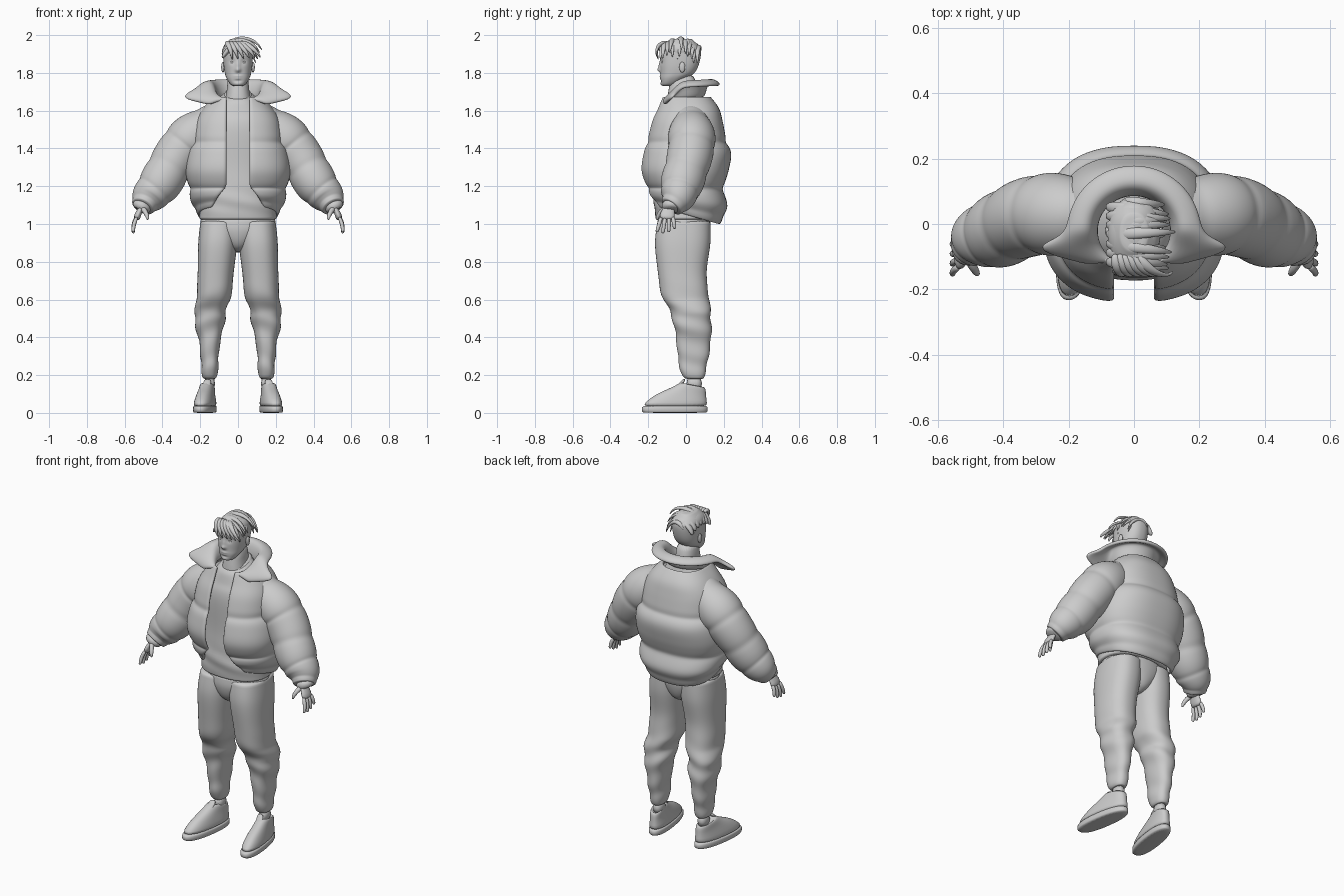
import bpy, bmesh, math, random
from mathutils import Vector

random.seed(4)
start_cube = bpy.data.objects.get("Cube")
if start_cube:
    bpy.data.objects.remove(start_cube)

grey = bpy.data.materials.new("plain grey")
grey.use_nodes = True
tone = (0.6, 0.6, 0.6, 1)
grey.diffuse_color = tone
grey.node_tree.nodes["Principled BSDF"].inputs["Base Color"].default_value = tone


def signed_power(value, power):
    return math.copysign(abs(value) ** power, value)


def hump(value, centre, width):
    """Soft bump that is one at the centre."""
    return math.exp(-((value - centre) / width) ** 2)


def spline(rows, steps):
    """Catmull-Rom interpolation of rows of numbers."""
    result = []
    for i in range(len(rows) - 1):
        before, here, there = rows[max(i - 1, 0)], rows[i], rows[i + 1]
        after = rows[min(i + 2, len(rows) - 1)]
        for step in range(steps):
            t = step / steps
            result.append([b + t / 2 * (c - a + t * (2 * a - 5 * b + 4 * c - d + t * (3 * (b - c) + d - a)))
                           for a, b, c, d in zip(before, here, there, after)])
    return result + [list(rows[-1])]


def finish(obj, mirror=False, thick=0, subdiv=1):
    obj.data.materials.append(grey)
    for face in obj.data.polygons:
        face.use_smooth = True
    if mirror:
        obj.modifiers.new("mirror", 'MIRROR')
    if thick:
        solid = obj.modifiers.new("thickness", 'SOLIDIFY')
        solid.thickness, solid.offset = thick, 0
    if subdiv:
        smooth = obj.modifiers.new("smooth", 'SUBSURF')
        smooth.levels = smooth.render_levels = subdiv
    return obj


def loft(name, tubes, closed=True, warp=None, **options):
    """Skin one or more stacks of rings into a single object."""
    bm = bmesh.new()
    for rings in tubes:
        grid = [[bm.verts.new(warp(point) if warp else point) for point in ring] for ring in rings]
        count = len(grid[0])
        for low, high in zip(grid, grid[1:]):
            for i in range(count if closed else count - 1):
                j = (i + 1) % count
                bm.faces.new((low[i], low[j], high[j], high[i]))
        if closed:
            bm.faces.new(grid[0])
            bm.faces.new(grid[-1])
    bmesh.ops.recalc_face_normals(bm, faces=bm.faces)
    mesh = bpy.data.meshes.new(name)
    bm.to_mesh(mesh)
    bm.free()
    obj = bpy.data.objects.new(name, mesh)
    bpy.context.collection.objects.link(obj)
    return finish(obj, **options)


def oval(z, width, front, back, centre=0, count=32, power=.85, gap=0, tilt=0):
    """Level ring starting at the front; gap leaves the front open."""
    start = math.asin((gap / width) ** (1 / power))
    middle, depth = (front + back) / 2, (back - front) / 2
    ring = []
    for i in range(count):
        angle = start + 2 * (math.pi - start) * i / (count - 1 if gap else count)
        y = -depth * signed_power(math.cos(angle), power)
        x = width * signed_power(math.sin(angle), power)
        ring.append(Vector((centre + x, middle + y, z + tilt * y)))
    return ring


def limb(rows, count=16, flat=1, across=(0, 1, 0)):
    """Rings square to a path; rows are x, y, z, radius, flattened off the across axis."""
    path = [Vector(row[:3]) for row in rows]
    rings = []
    for i, point in enumerate(path):
        along = path[min(i + 1, len(path) - 1)] - path[max(i - 1, 0)]
        side = along.cross(Vector(across)).normalized()
        broad = side.cross(along).normalized()
        angles = [2 * math.pi * k / count for k in range(count)]
        rings.append([point + rows[i][3] * (broad * math.cos(a) + side * math.sin(a) * flat) for a in angles])
    return rings


def ball(name, place, size, **options):
    bpy.ops.mesh.primitive_uv_sphere_add(location=(0, 0, 0))
    obj = bpy.context.object
    obj.name = name
    for vert in obj.data.vertices:
        vert.co = [middle + radius * value for middle, radius, value in zip(place, size, vert.co)]
    return finish(obj, subdiv=0, **options)


# Face features as soft bumps: x, z, width, height, push
features = {"nose_bridge": (0, 1.84, .01, .02, -.01), "nose_tip": (0, 1.815, .013, .01, -.02),
            "eye_socket": (.03, 1.86, .015, .01, .009), "brow": (.03, 1.88, .02, .01, -.003),
            "upper_lip": (0, 1.783, .02, .005, -.006), "lower_lip": (0, 1.77, .015, .005, -.005),
            "under_lip": (0, 1.758, .02, .005, .005), "chin": (0, 1.74, .02, .01, -.005)}


def sculpt(point):
    if point.y < -.05:
        point.y += sum(push * hump(abs(point.x), x, width) * hump(point.z, z, height)
                       for x, z, width, height, push in features.values())
    return point


# Head and neck
skull = [(1.73, .02, -.12, -.08), (1.74, .04, -.13, -.05), (1.77, .06, -.135, 0), (1.8, .07, -.135, .045),
         (1.85, .077, -.137, .07), (1.92, .078, -.134, .08), (1.95, .069, -.12, .06), (1.98, .04, -.08, .03)]
loft("head", [[oval(*row, count=72) for row in spline(skull, 5)]], warp=sculpt)
loft("neck", [[oval(1.6, .09, -.11, .08), oval(1.67, .065, -.1, .065), oval(1.72, .057, -.09, .055),
               oval(1.8, .055, -.08, .05)]])
ball("eyes", (.03, -.118, 1.856), (.013, .012, .008), mirror=True)
ball("ears", (.08, -.02, 1.83), (.009, .016, .028), mirror=True)


# Hair: cap, rows of clumps swept to the left side, and a falling fringe
def clump(start, end, rise, bulge, radius, across=(0, 1, 0)):
    start, end, rows = Vector(start), Vector(end), []
    for i in range(10):
        t = i / 9
        arch = math.sin(math.pi * t) ** .6
        place = start.lerp(end, t) + Vector((0, -bulge, rise)) * arch
        rows.append((*place, radius * math.sqrt(1.02 - t) * min(1, .5 + 3 * t)))
    return limb(rows, 10, .7, across)


ball("hair_cap", (0, -.03, 1.92), (.081, .108, .062))
clumps = []
for layer in range(2):
    for i in range(7):
        y = -.115 + .028 * i + .012 * layer
        drop = 4 * (y + .03) ** 2
        sway, reach = random.uniform(-.03, .01), random.uniform(-.015, .015)
        start = (-.085 + .05 * layer, y, 1.905 - drop + .03 * layer)
        end = (.12 + reach - .03 * layer, y + sway, 1.91 - drop + reach - .03 * layer)
        clumps.append(clump(start, end, .07 - .01 * layer, 0, .024))
for i in range(6):
    slide = i / 5
    start = (-.06 + .07 * slide, -.09, 1.96)
    end = (-.03 + .15 * slide, -.145, 1.87 + .01 * slide)
    clumps.append(clump(start, end, .02, .03, .019, (1, 0, 0)))
loft("hair_clumps", clumps)


# Shirt with soft folds near the hem, and its neckband
def shirt_folds(point):
    point.y += .006 * math.sin(60 * point.z + 14 * point.x) * hump(point.z, 1.13, .06)
    return point


shirt = [(1.02, .207, -.16, .14), (1.12, .2, -.17, .14), (1.3, .19, -.16, .14),
         (1.5, .18, -.16, .13), (1.6, .14, -.135, .1), (1.66, .1, -.12, .08), (1.685, .075, -.105, .07)]
loft("shirt", [[oval(*row, tilt=2 * max(0, row[0] - 1.55)) for row in spline(shirt, 6)]], warp=shirt_folds)
loft("shirt_neckband", [[oval(1.67 + .01 * i, r, -.025 - r, r, tilt=.3) for i, r in enumerate((.085, .077, .07, .06))]])

# Puffer jacket body: pinched at the quilting seams, hem rising towards the open front
body = [(1.05, .2, -.16, .17), (1.12, .24, -.19, .21), (1.19, .25, -.2, .19), (1.28, .27, -.23, .215),
        (1.37, .26, -.22, .23), (1.44, .235, -.2, .205), (1.54, .215, -.175, .185), (1.61, .175, -.145, .165),
        (1.67, .12, -.125, .12)]
panels = []
for z, *sizes in spline(body, 5):
    pinch = 1 - .04 * max(hump(z, seam, .015) for seam in (1.09, 1.19, 1.43))
    below = max(0, 1.2 - z)
    panels.append(oval(z, *[size * pinch for size in sizes], count=49, power=.8,
                       gap=.06 + below / 2, tilt=-2 * below))
loft("jacket_body", [panels], closed=False, thick=.02)

# Turned-out collar, widening into points beside the opening
strip = []
for i in range(13):
    angle = 2.65 * i / 12
    sine, cosine = math.sin(angle), math.cos(angle)
    base = Vector((.115 * sine, .11 * cosine - .02, 1.66 + .01 * cosine))
    outward = Vector((sine if cosine > 0 else 1, max(cosine, 0), 0))
    drop = Vector((0, 0, .1 * max(0, -cosine)))
    crest = base + outward * .02 + Vector((0, 0, .09)) - drop
    edge = base + outward * (.09 + .11 * hump(angle, 2.1, .3)) + Vector((0, 0, .065)) - drop
    strip.append([base, crest, crest.lerp(edge, .5) + Vector((0, 0, .01)), edge])
loft("jacket_collar", [strip], closed=False, mirror=True, thick=.024, subdiv=2)

# Puffed sleeves with quilted seams, and gathered cuffs
sleeve = [(.1, .02, 1.55, .1), (.24, .03, 1.46, .127), (.325, .02, 1.36, .122),
          (.41, -.02, 1.22, .115), (.475, -.045, 1.14, .092), (.505, -.08, 1.09, .06)]
puffs = spline(sleeve, 8)
for i, row in enumerate(puffs):
    row[3] *= .93 + .07 * math.sqrt(abs(math.sin(math.pi * (i + 4) / 8)))
loft("jacket_sleeves", [limb(puffs, 28)], mirror=True)
loft("jacket_cuffs", [limb([(.5, -.07, 1.11, .05), (.51, -.08, 1.09, .052), (.52, -.08, 1.07, .045)], 24)], mirror=True)

# Hands with four spread fingers and a thumb
parts = [limb([(.5, -.08, 1.12, .027), (.515, -.09, 1.08, .03), (.53, -.1, 1.05, .042), (.54, -.1, 1.02, .04)], 14, .45)]
for i in range(4):
    root = Vector((.535, -.13 + .02 * i, 1.04))
    tip = Vector((.555, -.155 + .032 * i, .95 + .006 * (i - 1) ** 2))
    bend = root.lerp(tip, .5) + Vector((.008, 0, 0))
    parts.append(limb([(*root, .012), (*bend, .011), (*bend.lerp(tip, .8), .01), (*tip, .006)], 10))
parts.append(limb([(.51, -.1, 1.09, .016), (.49, -.135, 1.065, .014), (.48, -.15, 1.04, .011), (.477, -.155, 1.02, .006)], 10))
loft("hands", parts, mirror=True)


# Trousers with gathered folds around knee and ankle
def trouser_folds(point):
    amount = .006 * hump(point.z, .5, .12) + .004 * hump(point.z, .27, .07)
    wave = math.sin(50 * point.z + 20 * point.x + 14 * point.y)
    return point + (point - Vector((.14, .04, point.z))).normalized() * amount * wave


def leg_centre(z):
    return min(.15, .1 + .07 * (1 - z) + max(0, .6 - z) / 4)


leg = [(1.02, .1, -.15, .13), (.9, .104, -.165, .13), (.75, .096, -.15, .11), (.62, .092, -.13, .12),
       (.54, .082, -.085, .13), (.47, .078, -.065, .135), (.37, .055, -.05, .13), (.27, .047, -.04, .115),
       (.2, .04, -.02, .1), (.18, .03, 0, .09)]
loft("trouser_legs", [[oval(*row, centre=leg_centre(row[0])) for row in spline(leg, 5)]],
     mirror=True, warp=trouser_folds)
hips = [(1.03, .2, -.15, .13), (.97, .19, -.155, .13), (.91, .12, -.14, .115), (.87, .06, -.11, .09), (.85, .02, -.06, .05)]
loft("trouser_hips", [[oval(*row, power=1) for row in spline(hips, 4)]])


# Shoes turned slightly outwards, and socks
def toe_out(point):
    return Vector((point.x - .14 * (point.y - .05), point.y, point.z))


upper = [(.03, .054, -.23, .112), (.05, .055, -.224, .112), (.09, .046, -.16, .108), (.115, .04, -.09, .106),
         (.135, .039, -.05, .105), (.155, .034, -.02, .097), (.13, .026, 0, .08)]
sole = [(0, .053, -.228, .112), (.004, .056, -.234, .115), (.034, .056, -.234, .115), (.038, .054, -.228, .112)]
for name, profile in (("shoe_uppers", upper), ("shoe_soles", sole)):
    loft(name, [[oval(*row, centre=.16, tilt=-2 * max(0, row[0] - .05)) for row in profile]],
         mirror=True, warp=toe_out)
loft("shoe_tongues", [limb([(.158, -.06, .12, .018), (.155, -.03, .15, .023), (.15, -.005, .18, .02)], 12, .4,
                           (1, 0, 0))], mirror=True, warp=toe_out)
loft("socks", [[oval(z, .03, 0, .087, centre=.15) for z in (.11, .2)]], mirror=True)
